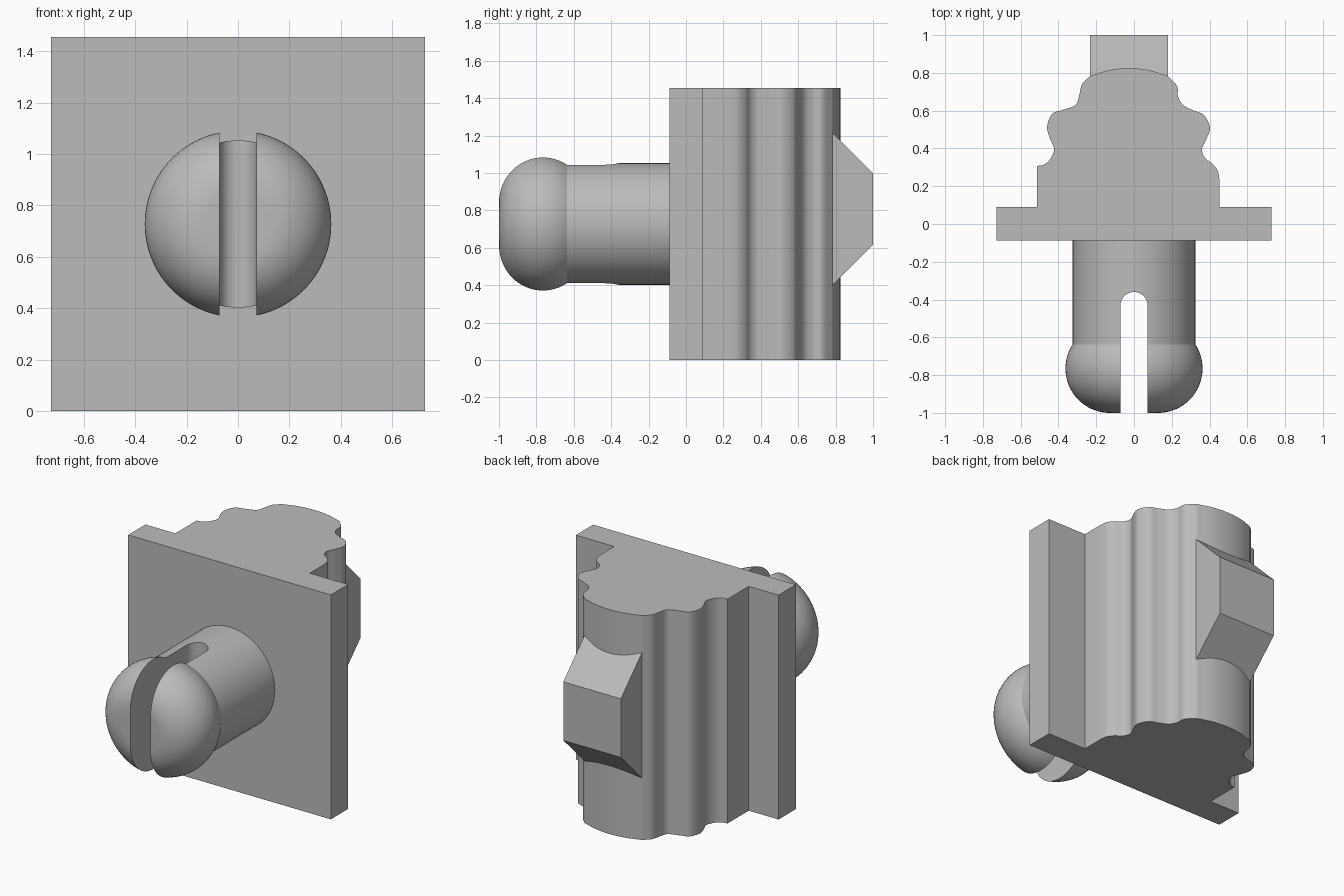
import bpy, bmesh, math
from mathutils import Vector, Matrix

if "Cube" in bpy.data.objects:
    bpy.data.objects.remove(bpy.data.objects["Cube"], do_unlink=True)

grey = bpy.data.materials.new("plain grey")
grey.use_nodes = True
grey.diffuse_color = (0.5, 0.5, 0.5, 1)
grey.node_tree.nodes["Principled BSDF"].inputs["Base Color"].default_value = (0.5, 0.5, 0.5, 1)

HEIGHT, HALF_WIDTH = 1.455, 0.727
FRONT, PLATE_BACK = -0.087, 0.09
AXIS_Z = HEIGHT / 2


def finish(name, bm):
    """Turn a bmesh into a named grey object."""
    bmesh.ops.remove_doubles(bm, verts=bm.verts, dist=1e-5)
    bmesh.ops.recalc_face_normals(bm, faces=bm.faces)
    mesh = bpy.data.meshes.new(name)
    bm.to_mesh(mesh)
    bm.free()
    mesh.materials.append(grey)
    obj = bpy.data.objects.new(name, mesh)
    bpy.context.collection.objects.link(obj)
    return obj


def prism(name, points, direction):
    """Extrude a closed outline along a direction."""
    bm = bmesh.new()
    face = bm.faces.new([bm.verts.new(p) for p in points])
    ext = bmesh.ops.extrude_face_region(bm, geom=[face])
    moved = [g for g in ext["geom"] if isinstance(g, bmesh.types.BMVert)]
    bmesh.ops.translate(bm, verts=moved, vec=direction)
    return finish(name, bm)


def smooth_path(points, steps=8):
    """Catmull-Rom curve through the points."""
    pts = [Vector(p) for p in points]
    pts = [2 * pts[0] - pts[1]] + pts + [2 * pts[-1] - pts[-2]]
    out = []
    for a, b, c, d in zip(pts, pts[1:], pts[2:], pts[3:]):
        for i in range(steps):
            t = i / steps
            out.append(0.5 * (2 * b + (c - a) * t + (2 * a - 5 * b + 4 * c - d) * t * t
                              + (3 * b - a - 3 * c + d) * t ** 3))
    return out + [pts[-2]]


def shade(obj):
    bpy.ops.object.select_all(action="DESELECT")
    obj.select_set(True)
    bpy.context.view_layer.objects.active = obj
    bpy.ops.object.shade_smooth_by_angle(angle=math.radians(30))


# Body: square front plate and wavy rear moulding in one outline
right_wave = smooth_path([(.452, .238), (.444, .28), (.418, .317), (.376, .35), (.36, .397),
                          (.386, .455), (.402, .513), (.37, .577), (.317, .6), (.26, .63),
                          (.233, .677), (.228, .73), (.18, .783)])
crown = smooth_path([(.18, .783), (.08, .814), (-.027, .825), (-.133, .814), (-.233, .783)])
left_wave = smooth_path([(-.233, .783), (-.275, .74), (-.29, .683), (-.31, .63), (-.38, .603),
                         (-.434, .582), (-.46, .513), (-.444, .45), (-.423, .397),
                         (-.444, .344), (-.475, .315), (-.513, .307)])
outline = [(-HALF_WIDTH, FRONT), (HALF_WIDTH, FRONT), (HALF_WIDTH, PLATE_BACK), (.452, PLATE_BACK)]
outline += right_wave + crown[1:-1] + left_wave
outline += [(-.513, PLATE_BACK), (-HALF_WIDTH, PLATE_BACK)]
body = prism("body", [(p[0], p[1], 0) for p in outline], (0, 0, HEIGHT))
shade(body)

# Rear catch: tapered block
catch = [(.74, .396), (.778, .396), (1, .618), (1, .998), (.778, 1.22), (.74, 1.22)]
prism("rear_catch", [(-.233, y, z) for y, z in catch], (.413, 0, 0))

# Peg: round shaft with a bulbous head, turned about the y axis
SHAFT, CORE, BULGE = .325, .128, .235
head_y = -1 + BULGE
profile = [(0, -.02), (SHAFT, -.02)]
start = math.acos((SHAFT - CORE) / BULGE)
for i in range(25):
    a = start + (-math.pi / 2 - start) * i / 24
    profile.append((CORE + BULGE * math.cos(a), head_y + BULGE * math.sin(a)))
profile.append((0, -1))
bm = bmesh.new()
ring = [bm.verts.new((r, y, AXIS_Z)) for r, y in profile]
edges = [bm.edges.new(pair) for pair in zip(ring, ring[1:])]
bmesh.ops.spin(bm, geom=ring + edges, cent=(0, 0, AXIS_Z), axis=(0, 1, 0),
               angle=math.tau, steps=96, use_merge=True)
peg = finish("peg", bm)

# Slot through the peg, with a rounded inner end
SLOT = .072
slot = [(-SLOT, -1.2), (SLOT, -1.2)]
slot += [(SLOT * math.cos(math.pi * i / 24), -.432 + SLOT * math.sin(math.pi * i / 24))
         for i in range(25)]
cutter = prism("slot_cutter", [(x, y, 0) for x, y in slot], (0, 0, HEIGHT))
cut = peg.modifiers.new("slot", "BOOLEAN")
cut.operation, cut.solver, cut.object = "DIFFERENCE", "EXACT", cutter
bpy.ops.object.select_all(action="DESELECT")
peg.select_set(True)
bpy.context.view_layer.objects.active = peg
bpy.ops.object.modifier_apply(modifier=cut.name)
bpy.data.objects.remove(cutter, do_unlink=True)
shade(peg)
